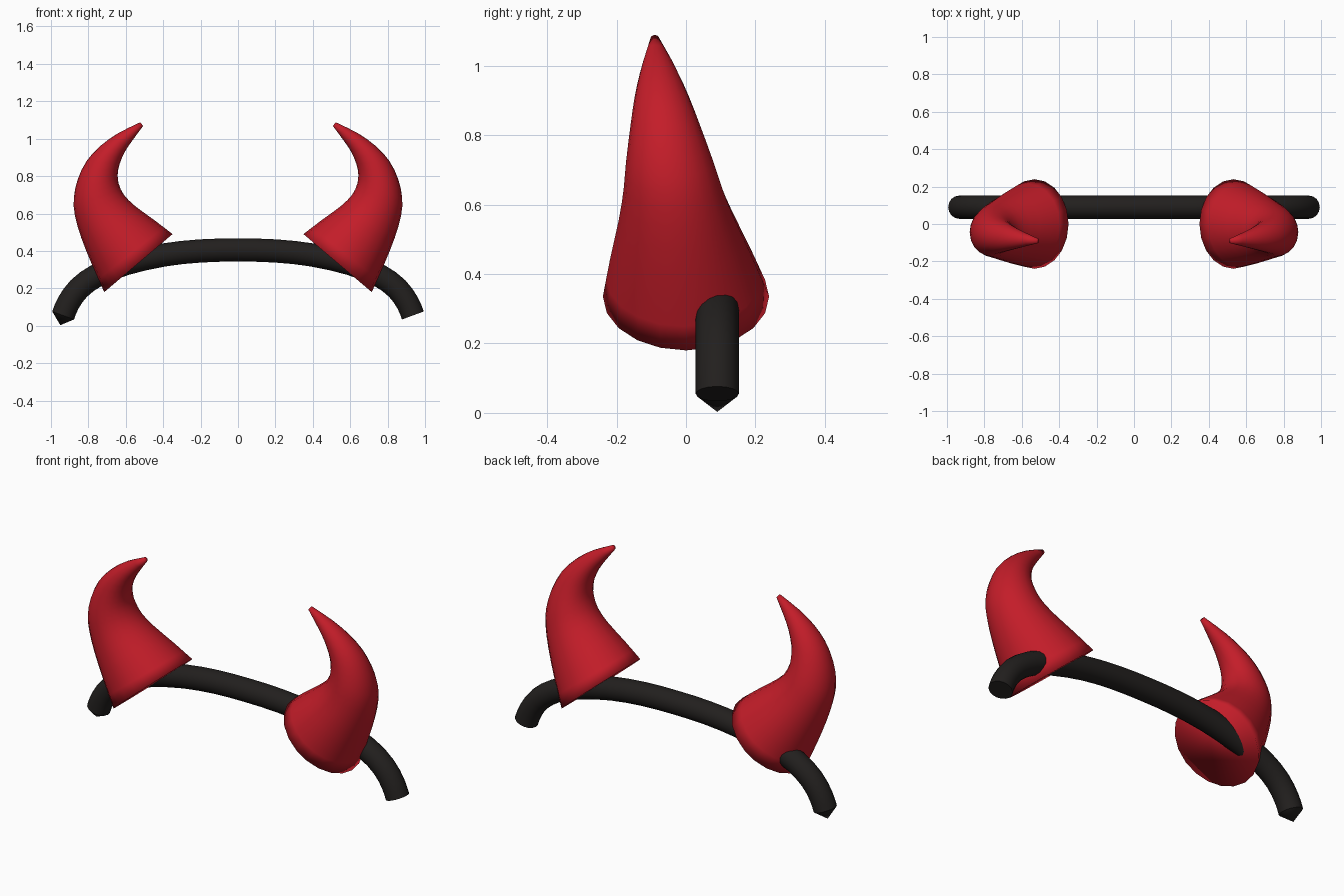
import bpy, bmesh, math
from mathutils import Vector

if "Cube" in bpy.data.objects:
    bpy.data.objects.remove(bpy.data.objects["Cube"])


def material(name, color):
    m = bpy.data.materials.new(name)
    m.diffuse_color = color
    m.use_nodes = True
    m.node_tree.nodes["Principled BSDF"].inputs["Base Color"].default_value = m.diffuse_color
    return m


def spline(pts, steps):
    """Catmull-Rom interpolation through tuples of any length."""
    pts = [Vector(p) for p in pts]
    ext = [2 * pts[0] - pts[1]] + pts + [2 * pts[-1] - pts[-2]]
    out = []
    for i in range(len(pts) - 1):
        a, b, c, d = ext[i:i + 4]
        for s in range(steps):
            t = s / steps
            out.append(0.5 * (2 * b + (c - a) * t + (2 * a - 5 * b + 4 * c - d) * t * t
                              + (3 * b - a - 3 * c + d) * t ** 3))
    return out + [pts[-1]]


def loft(name, rings, sides, mat, start_tip=None, angle=None):
    """Rings are (centre, in-plane side vector, radius); the other ring axis is y."""
    bm = bmesh.new()
    loops = []
    for c, u, r in rings:
        loops.append([bm.verts.new(c + r * (math.cos(a) * u + math.sin(a) * Vector((0, 1, 0))))
                      for a in (2 * math.pi * k / sides for k in range(sides))])
    for lo, hi in zip(loops, loops[1:]):
        for k in range(sides):
            n = (k + 1) % sides
            bm.faces.new((lo[k], lo[n], hi[n], hi[k]))
    if start_tip:
        tip = bm.verts.new(start_tip)
        for k in range(sides):
            bm.faces.new((tip, loops[0][(k + 1) % sides], loops[0][k]))
    else:
        bm.faces.new(loops[0])
    bm.faces.new(loops[-1])
    bmesh.ops.recalc_face_normals(bm, faces=bm.faces)
    me = bpy.data.meshes.new(name)
    bm.to_mesh(me)
    bm.free()
    me.materials.append(mat)
    ob = bpy.data.objects.new(name, me)
    bpy.context.collection.objects.link(ob)
    bpy.context.view_layer.objects.active = ob
    ob.select_set(True)
    bpy.ops.object.shade_smooth_by_angle(angle=angle or math.radians(40))
    ob.select_set(False)
    return ob


red = material("horn_red", (0.55, 0.012, 0.022, 1))
black = material("band_black", (0.016, 0.014, 0.013, 1))

# Headband: tube along an arch, pointed at the left end and cut flat at the right
half = [(0, 0.405), (0.2, 0.4), (0.4, 0.378), (0.6, 0.332), (0.75, 0.272),
        (0.85, 0.2), (0.908, 0.12), (0.935, 0.055)]
arch = spline([(-x, z) for x, z in half[:0:-1]] + half, 2)
rings = []
for i, p in enumerate(arch):
    d = (arch[min(i + 1, len(arch) - 1)] - arch[max(i - 1, 0)]).normalized()
    rings.append((Vector((p.x, 0.09, p.y)), Vector((-d.y, 0, d.x)), 0.062))
loft("headband", rings, 16, black, start_tip=(-0.95, 0.09, 0.003))

# Horns: (outer x, outer z, inner x, inner z) sections seen from the front
sections = [(0.715, 0.18, 0.35, 0.49), (0.778, 0.32, 0.445, 0.563), (0.838, 0.47, 0.55, 0.64),
            (0.872, 0.59, 0.61, 0.70), (0.878, 0.68, 0.638, 0.76), (0.858, 0.78, 0.643, 0.81),
            (0.81, 0.88, 0.633, 0.865), (0.735, 0.962, 0.605, 0.93),
            (0.64, 1.03, 0.565, 0.99), (0.522, 1.088, 0.507, 1.068)]
for side, label in ((1, "right_horn"), (-1, "left_horn")):
    rings = []
    for ox, oz, ix, iz in spline(sections, 2):
        z = (oz + iz) / 2
        y = -0.09 * (z - 0.335) / 0.745
        u = Vector((side * (ox - ix) / 2, 0, (oz - iz) / 2))
        rings.append((Vector((side * (ox + ix) / 2, y, z)), u.normalized(), u.length))
    loft(label, rings, 20, red, angle=math.pi)
